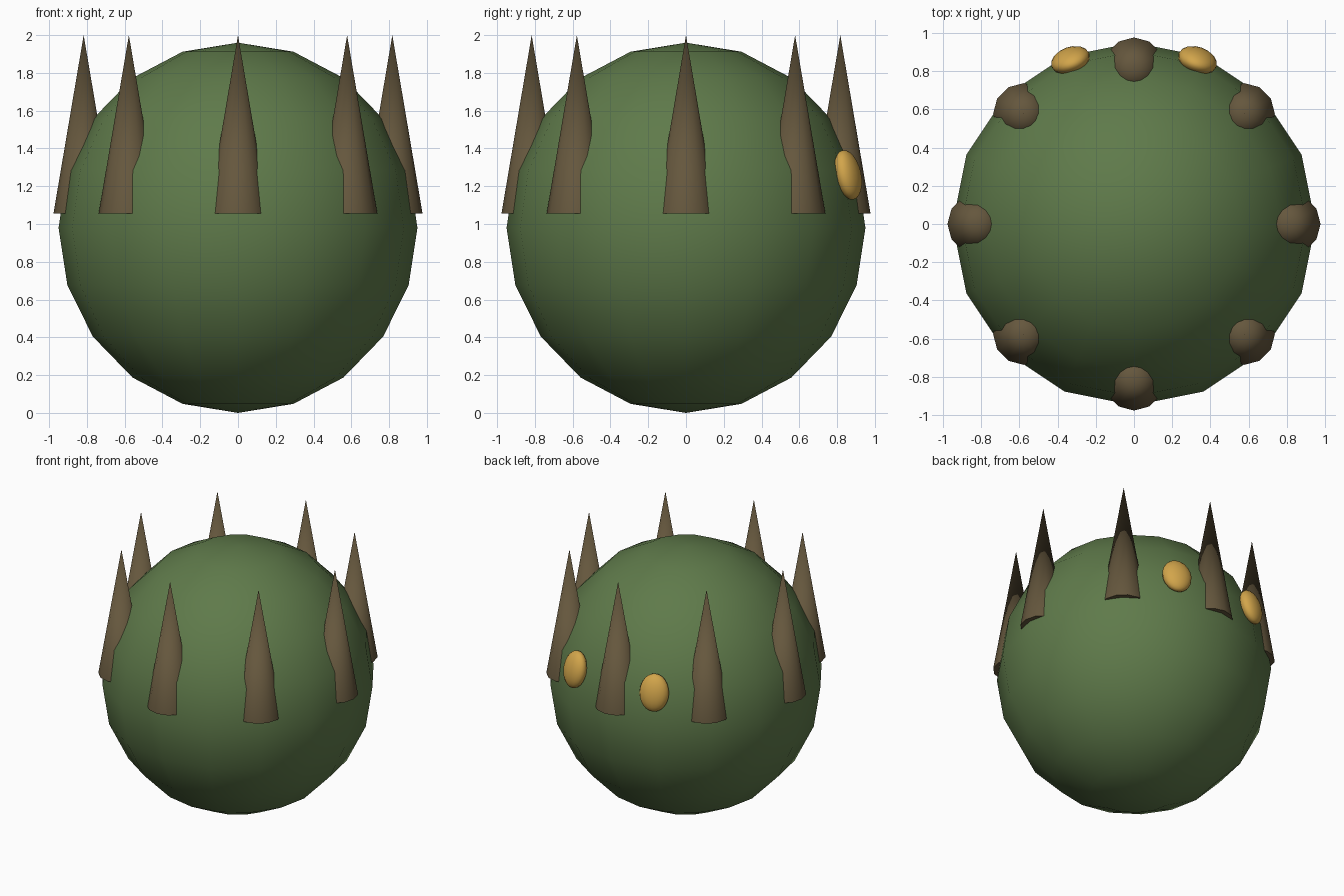
import bpy
import math

if "Cube" in bpy.data.objects:
    bpy.data.objects.remove(bpy.data.objects["Cube"])


def material(name, rgb):
    m = bpy.data.materials.new(name)
    m.diffuse_color = (*rgb, 1.0)
    m.use_nodes = True
    m.node_tree.nodes["Principled BSDF"].inputs["Base Color"].default_value = m.diffuse_color
    return m


GREEN = material("moss_green", (0.114, 0.195, 0.069))
BROWN = material("bark_brown", (0.130, 0.095, 0.047))
GOLD = material("amber_gold", (0.645, 0.376, 0.070))


def finish(name, mat, angle=50):
    ob = bpy.context.object
    ob.name = name
    ob.data.materials.append(mat)
    bpy.ops.object.shade_smooth_by_angle(angle=math.radians(angle))
    return ob


def ellipsoid(name, mat, centre, size, segments, rings, rotation=(0, 0, 0)):
    bpy.ops.mesh.primitive_uv_sphere_add(segments=segments, ring_count=rings, radius=1,
                                         location=centre, rotation=rotation)
    bpy.context.object.scale = size
    return finish(name, mat)


# Round body
ellipsoid("body", GREEN, (0, 0, 0.983), (0.95, 0.95, 0.98), 16, 10)

# Ring of eight upright spikes, partly sunk into the body
BASE_Z, TIP_Z, RING = 1.055, 2.0, 0.817
for i in range(8):
    a = i * math.pi / 4
    bpy.ops.mesh.primitive_cone_add(
        vertices=12, radius1=0.16, radius2=0, depth=TIP_Z - BASE_Z,
        location=(RING * math.cos(a), RING * math.sin(a), (BASE_Z + TIP_Z) / 2))
    finish(f"spike_{i + 1}", BROWN)

# Two oval eyes on the back, turned to follow the body
for side, label in ((1, "right"), (-1, "left")):
    ellipsoid(f"eye_{label}", GOLD, (side * 0.333, 0.858, 1.26), (0.105, 0.064, 0.134),
              16, 12, (math.radians(13), 0, -side * math.radians(20)))

# Stand the model exactly on the ground
lowest = 0.003
for ob in bpy.data.objects:
    if ob.name == "body":
        ob.location.z -= lowest
